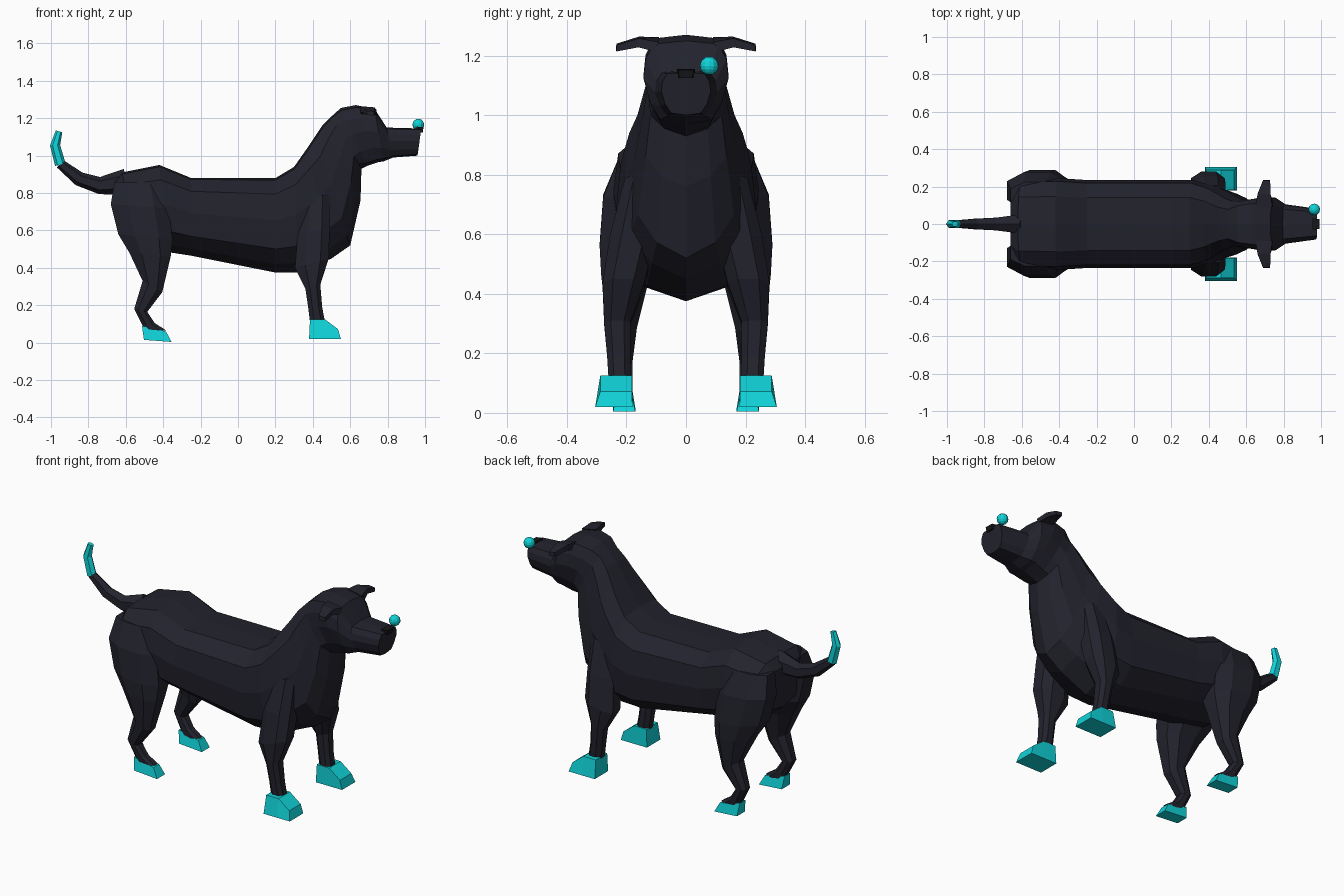
import bpy, bmesh, math
from mathutils import Vector

if "Cube" in bpy.data.objects:
    bpy.data.objects.remove(bpy.data.objects["Cube"])


def material(name, rgb):
    m = bpy.data.materials.new(name)
    m.diffuse_color = (*rgb, 1)
    m.use_nodes = True
    m.node_tree.nodes["Principled BSDF"].inputs["Base Color"].default_value = m.diffuse_color
    return m


BLACK = material("charcoal coat", (0.0165, 0.0165, 0.027))
NOSE = material("nose black", (0.008, 0.008, 0.010))
TEAL = material("bright teal", (0.005, 0.65, 0.69))


def loft(name, rings, mat, mirror=False):
    """Skin a closed tube through a list of equal-length point rings."""
    bm = bmesh.new()
    loops = [[bm.verts.new(p) for p in ring] for ring in rings]
    n = len(loops[0])
    for a, b in zip(loops, loops[1:]):
        for i in range(n):
            j = (i + 1) % n
            bm.faces.new((a[i], a[j], b[j], b[i]))
    bm.faces.new(loops[0])
    bm.faces.new(loops[-1])
    bmesh.ops.recalc_face_normals(bm, faces=bm.faces)
    me = bpy.data.meshes.new(name)
    bm.to_mesh(me)
    bm.free()
    me.materials.append(mat)
    ob = bpy.data.objects.new(name, me)
    bpy.context.collection.objects.link(ob)
    if mirror:
        mod = ob.modifiers.new("mirror", "MIRROR")
        mod.use_axis = (False, True, False)
        mod.use_mirror_merge = False
    return ob


# Half cross-sections: (fraction from top to bottom, fraction of half width)
TRUNK = [(0, 0), (.02, .6), (.17, .93), (.45, 1), (.75, .92), (.91, .56), (1, 0)]
HEAD = [(0, 0), (.04, .76), (.22, .95), (.45, 1), (.75, .84), (.95, .6), (1, 0)]


def section(top, bottom, width, profile):
    (x0, z0), (x1, z1) = top, bottom
    half = [(x0 + (x1 - x0) * t, width * w, z0 + (z1 - z0) * t) for t, w in profile]
    return half + [(x, -y, z) for x, y, z in half[-2:0:-1]]


# Torso, neck and head as one skin
trunk = [
    ((-.66, .86), (-.63, .60), .19), ((-.62, .91), (-.54, .52), .24),
    ((-.42, .95), (-.38, .485), .245), ((-.25, .88), (-.25, .465), .235),
    ((.20, .88), (.20, .375), .235), ((.30, .94), (.33, .375), .235),
    ((.37, 1.04), (.50, .45), .205), ((.41, 1.10), (.60, .52), .175),
    ((.45, 1.16), (.655, .76), .148), ((.50, 1.21), (.66, .93), .13),
]
head = [
    ((.55, 1.255), (.69, .945), .13), ((.63, 1.27), (.75, .965), .143),
    ((.73, 1.25), (.78, .97), .143), ((.795, 1.15), (.83, .99), .105),
    ((.98, 1.145), (.96, 1.0), .083),
]
loft("body_and_head",
     [section(*s, TRUNK) for s in trunk] + [section(*s, HEAD) for s in head], BLACK)

OCT = [(0, .25), (0, .75), (.3, 1), (.75, 1), (1, .75), (1, .25), (.75, 0), (.3, 0)]
BOX = [(0, 0), (0, 1), (1, 1), (1, 0)]


def limb_ring(rear, front, y0, y1, shape=OCT):
    (x0, z0), (x1, z1) = rear, front
    return [(x0 + (x1 - x0) * u, y0 + (y1 - y0) * v, z0 + (z1 - z0) * u) for u, v in shape]


# Hind legs: thigh, hock and instep
loft("hind_leg", [limb_ring(*r) for r in [
    ((-.66, .86), (-.41, .86), .08, .225),
    ((-.68, .74), (-.37, .72), .08, .278),
    ((-.64, .58), (-.35, .55), .08, .29),
    ((-.58, .48), (-.36, .46), .12, .285),
    ((-.51, .33), (-.405, .27), .165, .265),
    ((-.555, .18), (-.485, .165), .18, .25),
    ((-.51, .09), (-.445, .105), .18, .24),
    ((-.505, .05), (-.385, .066), .18, .235)]], BLACK, True)

# Hind paws
loft("hind_paw", [limb_ring(*r, BOX) for r in [
    ((-.513, .088), (-.385, .06), .182, .235),
    ((-.503, .015), (-.355, .004), .17, .245)]], TEAL, True)

# Front legs
loft("front_leg", [limb_ring(*r) for r in [
    ((.34, .76), (.49, .80), .08, .205),
    ((.32, .60), (.49, .60), .10, .255),
    ((.305, .40), (.485, .45), .14, .28),
    ((.36, .29), (.44, .31), .187, .275),
    ((.375, .19), (.45, .19), .187, .265),
    ((.385, .11), (.465, .11), .187, .26)]], BLACK, True)

# Front paws: upper block with a sloping toe
paw = [((.38, .02), (.385, .125)), ((.465, .02), (.465, .125)), ((.55, .02), (.535, .072))]
loft("front_paw", [[(b[0], .18, b[1]), (b[0], .305, b[1]),
                    (t[0], .288, t[1]), (t[0], .182, t[1])] for b, t in paw], TEAL, True)


def tube(name, path, mat, sides=6):
    """Tube along points (x, z, radius) lying in the y = 0 plane."""
    rings = []
    pts = [Vector((x, 0, z)) for x, z, r in path]
    for i, (x, z, r) in enumerate(path):
        d = (pts[min(i + 1, len(pts) - 1)] - pts[max(i - 1, 0)]).normalized()
        up = Vector((-d.z, 0, d.x))
        side = Vector((0, 1, 0))
        rings.append([pts[i] + r * (math.cos(a) * up + .85 * math.sin(a) * side)
                      for a in (2 * math.pi * k / sides for k in range(sides))])
    return loft(name, rings, mat)


# Tail and its coloured tip
tube("tail", [(-.60, .86, .07), (-.74, .84, .046), (-.85, .876, .038), (-.952, .957, .026)], BLACK)
tube("tail_tip", [(-.950, .952, .029), (-.978, 1.055, .027), (-.957, 1.13, .018)], TEAL)

# Ears folding outward
loft("ear", [
    [(.65, .09, 1.262), (.74, .09, 1.245), (.745, .11, 1.215), (.655, .11, 1.22)],
    [(.66, .158, 1.264), (.73, .158, 1.258), (.73, .16, 1.228), (.66, .16, 1.232)],
    [(.69, .234, 1.24), (.728, .232, 1.236), (.728, .234, 1.214), (.69, .235, 1.218)],
], BLACK, True)

# Nose pad on the muzzle tip
loft("nose", [
    [(.955, -.03, 1.155), (.955, .03, 1.155), (.955, .03, 1.125), (.955, -.03, 1.125)],
    [(.992, -.026, 1.152), (.992, .026, 1.152), (.988, .022, 1.125), (.988, -.022, 1.125)],
], NOSE)

# Small ball resting on one side of the muzzle
bpy.ops.mesh.primitive_uv_sphere_add(segments=12, ring_count=8, radius=.031,
                                     location=(.964, .078, 1.166))
ball = bpy.context.object
ball.name = "ball"
ball.data.materials.append(TEAL)
